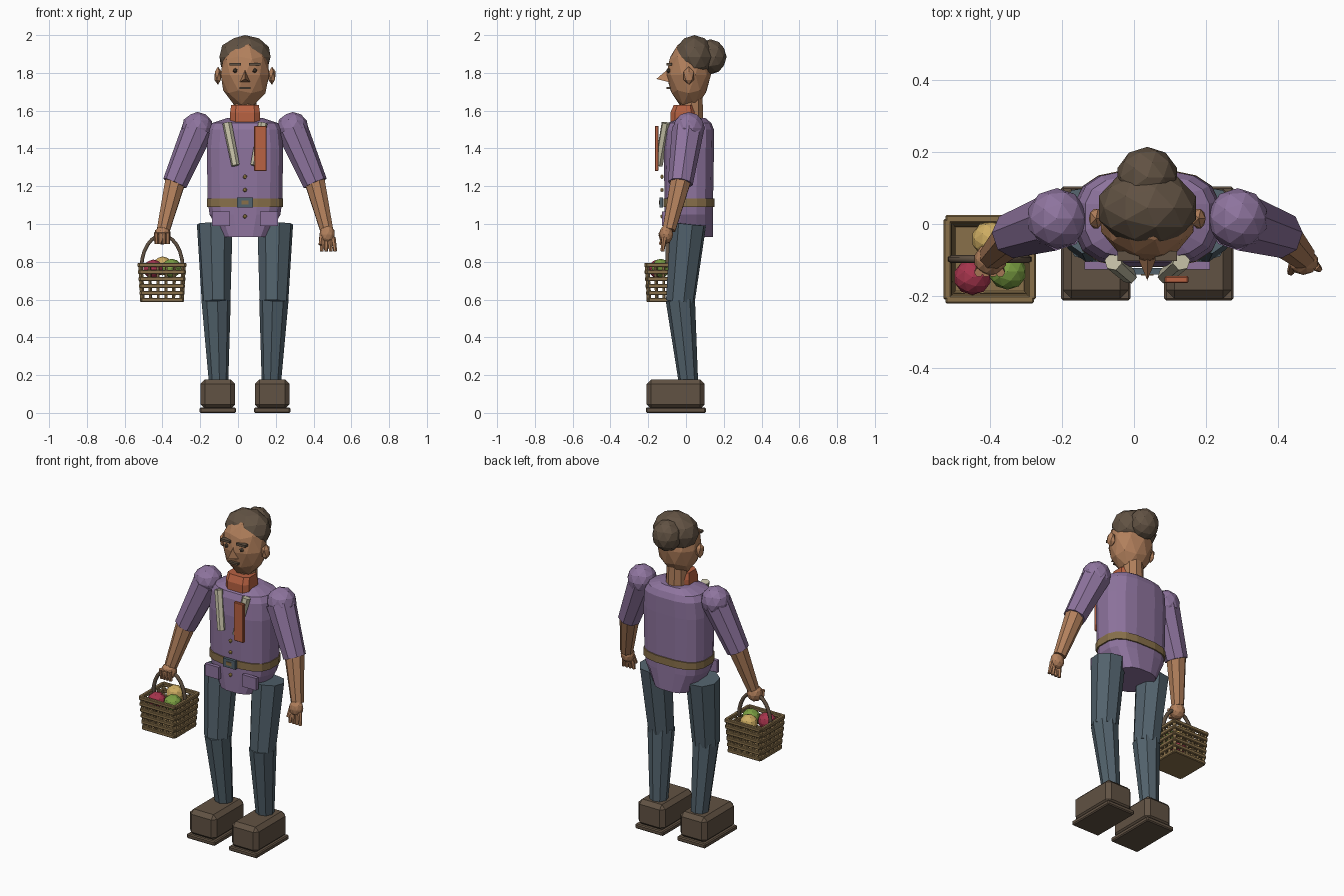
import bpy, bmesh, math
from mathutils import Vector, Matrix

if "Cube" in bpy.data.objects:
    bpy.data.objects.remove(bpy.data.objects["Cube"])

CX = 0.037  # body centre line


def material(name, r, g, b):
    m = bpy.data.materials.new(name)
    lin = [((c / 255 + 0.055) / 1.055) ** 2.4 for c in (r, g, b)]
    m.diffuse_color = (*lin, 1)
    m.use_nodes = True
    m.node_tree.nodes["Principled BSDF"].inputs["Base Color"].default_value = m.diffuse_color
    return m


PURPLE = material("purple cloth", 142, 116, 158)
SKIN = material("skin", 178, 128, 92)
BROWN = material("dark brown", 97, 82, 67)
SLATE = material("slate cloth", 82, 98, 108)
ORANGE = material("rust orange", 184, 98, 66)
TAN = material("tan", 136, 112, 74)
CREAM = material("cream", 196, 191, 166)
RED = material("red", 165, 52, 76)
GOLD = material("gold", 205, 172, 98)
GREEN = material("green", 122, 158, 66)


def finish(bm, name, mat):
    bmesh.ops.recalc_face_normals(bm, faces=bm.faces[:])
    me = bpy.data.meshes.new(name)
    bm.to_mesh(me)
    bm.free()
    me.materials.append(mat)
    ob = bpy.data.objects.new(name, me)
    bpy.context.collection.objects.link(ob)
    return ob


def box(name, mat, lo, hi, bevel=0, rot=None):
    lo, hi = Vector(lo), Vector(hi)
    bm = bmesh.new()
    bmesh.ops.create_cube(bm, size=1, matrix=Matrix.Diagonal((*(hi - lo), 1)))
    if bevel:
        bmesh.ops.bevel(bm, geom=bm.edges[:], offset=bevel, segments=1, affect='EDGES')
    if rot:
        bm.transform(rot)
    bm.transform(Matrix.Translation((lo + hi) / 2))
    return finish(bm, name, mat)


def ball(name, mat, c, r, sub=2, shape=None):
    bm = bmesh.new()
    bmesh.ops.create_icosphere(bm, subdivisions=sub, radius=1)
    for v in bm.verts:
        if shape:
            v.co = shape(v.co)
        v.co = Vector(c) + Vector((v.co.x * r[0], v.co.y * r[1], v.co.z * r[2]))
    return finish(bm, name, mat)


def limb(name, mat, a, b, r1, r2, n=8):
    a, b = Vector(a), Vector(b)
    d = b - a
    bm = bmesh.new()
    bmesh.ops.create_cone(bm, cap_ends=True, segments=n, radius1=r1, radius2=r2, depth=d.length)
    bm.transform(Matrix.Rotation(math.pi / n, 4, 'Z'))
    bm.transform(Matrix.Translation((a + b) / 2) @ d.to_track_quat('Z', 'Y').to_matrix().to_4x4())
    return finish(bm, name, mat)


def loft(name, mat, rings, n=16, power=0.7):
    # each ring: z, centre y, half width, half depth
    bm = bmesh.new()
    loops = []
    for z, cy, rx, ry in rings:
        loop = []
        for i in range(n):
            t = 2 * math.pi * (i + 0.5) / n
            c, s = math.cos(t), math.sin(t)
            loop.append(bm.verts.new((CX + rx * math.copysign(abs(c) ** power, c),
                                      cy + ry * math.copysign(abs(s) ** power, s), z)))
        loops.append(loop)
    for p, q in zip(loops, loops[1:]):
        for i in range(n):
            j = (i + 1) % n
            bm.faces.new((p[i], p[j], q[j], q[i]))
    bm.faces.new(loops[0])
    bm.faces.new(loops[-1])
    return finish(bm, name, mat)


# Torso, belt, neck and scarf
loft("shirt", PURPLE, [(0.93, 0.015, 0.125, 0.13), (1.05, 0.015, 0.19, 0.13),
                       (1.12, 0.015, 0.2, 0.13), (1.4, 0.015, 0.205, 0.135),
                       (1.5, 0.02, 0.195, 0.13), (1.535, 0.02, 0.175, 0.115),
                       (1.56, 0.03, 0.1, 0.075)])
loft("belt", TAN, [(1.09, 0.015, 0.204, 0.137), (1.135, 0.015, 0.205, 0.137)])
limb("neck", SKIN, (CX, 0.03, 1.5), (CX, 0.03, 1.7), 0.065, 0.06, 10)
loft("scarf", ORANGE, [(1.53, -0.015, 0.082, 0.07), (1.59, -0.015, 0.082, 0.07),
                       (1.63, -0.012, 0.076, 0.055)], 8, 0.5)
box("scarf_tail", ORANGE, (0.085, -0.165, 1.28), (0.152, -0.145, 1.52), 0.004)

# Buckle, buttons
box("buckle", SLATE, (CX - 0.042, -0.14, 1.088), (CX + 0.042, -0.122, 1.14))
box("buckle_centre", TAN, (CX - 0.018, -0.144, 1.104), (CX + 0.018, -0.138, 1.124))
for z in (1.25, 1.18, 1.04):
    ball("button", GOLD, (CX, -0.127, z), (0.012, 0.01, 0.012), 1)

# Head: jaw narrows toward the chin
def jaw(p):
    if p.z < 0:
        k = 1 + 0.22 * p.z * abs(p.z)
        return Vector((p.x * k, p.y * k, p.z))
    return p


ball("head", SKIN, (CX, 0.014, 1.79), (0.135, 0.118, 0.185), 2, jaw)
ball("hair", BROWN, (CX, 0.045, 1.885), (0.142, 0.108, 0.115))
ball("hair_bun", BROWN, (CX, 0.13, 1.885), (0.087, 0.085, 0.093))
box("mouth", BROWN, (CX - 0.03, -0.102, 1.714), (CX + 0.03, -0.08, 1.726))
bm = bmesh.new()
nose = [bm.verts.new(p) for p in ((CX, -0.095, 1.82), (CX - 0.03, -0.085, 1.75),
                                  (CX + 0.03, -0.085, 1.75), (CX, -0.157, 1.768))]
for f in ((0, 1, 3), (0, 3, 2), (1, 2, 3), (0, 2, 1)):
    bm.faces.new([nose[i] for i in f])
finish(bm, "nose", SKIN)

# Paired parts
for s in (-1, 1):
    def P(x, y, z):
        return (CX + s * x, y, z)

    def pbox(name, mat, x0, x1, ys, zs, bevel=0):
        xa, xb = sorted((CX + s * x0, CX + s * x1))
        return box(name, mat, (xa, ys[0], zs[0]), (xb, ys[1], zs[1]), bevel)

    # Face
    ball("eye", BROWN, P(0.052, -0.092, 1.812), (0.013, 0.012, 0.013), 1)
    pbox("eyebrow", BROWN, 0.022, 0.083, (-0.103, -0.075), (1.838, 1.852))
    ball("ear", SKIN, P(0.143, 0.015, 1.785), (0.022, 0.032, 0.048), 1)

    # Collar strip and pocket
    limb("lapel", CREAM, P(0.095, -0.105, 1.535), P(0.05, -0.145, 1.31), 0.025, 0.022, 6)
    pbox("pocket", PURPLE, 0.08, 0.175, (-0.127, -0.105), (0.99, 1.065))

    # Arm
    ball("shoulder", PURPLE, P(0.252, 0.015, 1.508), (0.085, 0.085, 0.085))
    limb("sleeve", PURPLE, P(0.25, 0.01, 1.5), P(0.372, -0.03, 1.215), 0.085, 0.066)
    limb("forearm", SKIN, P(0.368, -0.028, 1.23), P(0.432, -0.09, 0.97), 0.058, 0.037)

    # Leg
    limb("thigh", SLATE, P(0.16, 0.012, 1.0), P(0.153, -0.03, 0.59), 0.097, 0.078)
    limb("shin", SLATE, P(0.153, -0.03, 0.6), P(0.14, 0.012, 0.17), 0.078, 0.052)
    pbox("shoe", BROWN, 0.052, 0.235, (-0.208, 0.098), (0.02, 0.178), 0.024)
    pbox("sole", BROWN, 0.047, 0.24, (-0.213, 0.105), (0.0, 0.028), 0.006)

# Holding hand: fist wrapped round the basket handle
ball("holding_hand", SKIN, (-0.4, -0.1, 0.94), (0.046, 0.045, 0.05))
for i in range(4):
    x = -0.432 + i * 0.02
    limb("holding_finger", SKIN, (x, -0.135, 0.955), (x, -0.125, 0.895), 0.013, 0.011, 6)

# Free hand: open palm with hanging fingers
ball("free_hand", SKIN, (0.472, -0.105, 0.945), (0.042, 0.037, 0.05))
for i in range(4):
    x = 0.449 + i * 0.018
    limb("free_finger", SKIN, (x, -0.115, 0.93), (x + 0.006 * (i - 1), -0.125, 0.855), 0.014, 0.01, 6)
limb("free_thumb", SKIN, (0.445, -0.11, 0.95), (0.436, -0.135, 0.89), 0.014, 0.01, 6)

# Basket: floor, stacked rails, upright stakes
BX, BY = -0.402, -0.098
box("basket_floor", TAN, (BX - 0.105, BY - 0.1, 0.587), (BX + 0.105, BY + 0.1, 0.605))
for k in range(6):
    z = 0.598 + k * 0.037
    hx, hy = 0.106 + 0.0024 * k, 0.1 + 0.0024 * k
    h = 0.011
    for s in (-1, 1):
        box("basket_rail", TAN, (BX - hx - h / 2, BY + s * hy - h, z - h),
            (BX + hx + h / 2, BY + s * hy + h, z + h), 0.004)
        box("basket_rail", TAN, (BX + s * hx - h, BY - hy, z - h),
            (BX + s * hx + h, BY + hy, z + h), 0.004)
for s in (-1, 1):
    for i in range(6):
        t = -1 + 0.4 * i
        limb("basket_stake", TAN, (BX + t * 0.1, BY + s * 0.1, 0.59),
             (BX + t * 0.112, BY + s * 0.111, 0.79), 0.009, 0.009, 4)
        limb("basket_stake", TAN, (BX + s * 0.106, BY + t * 0.094, 0.59),
             (BX + s * 0.117, BY + t * 0.106, 0.79), 0.009, 0.009, 4)

# Basket handle: arched tube
cu = bpy.data.curves.new("basket_handle", 'CURVE')
cu.dimensions = '3D'
cu.bevel_depth = 0.011
cu.bevel_resolution = 1
cu.use_fill_caps = True
sp = cu.splines.new('POLY')
sp.points.add(12)
for i, p in enumerate(sp.points):
    a = math.pi * i / 12
    p.co = (BX + 0.109 * math.cos(a), BY, 0.77 + 0.17 * math.sin(a), 1)
cu.materials.append(BROWN)
bpy.context.collection.objects.link(bpy.data.objects.new("basket_handle", cu))

# Fruit
for name, mat, x, y, z in (("red_fruit", RED, -0.45, -0.148, 0.762),
                           ("yellow_fruit", GOLD, -0.4, -0.042, 0.778),
                           ("green_fruit", GREEN, -0.352, -0.133, 0.766)):
    ball(name, mat, (x, y, z), (0.053, 0.05, 0.05))
